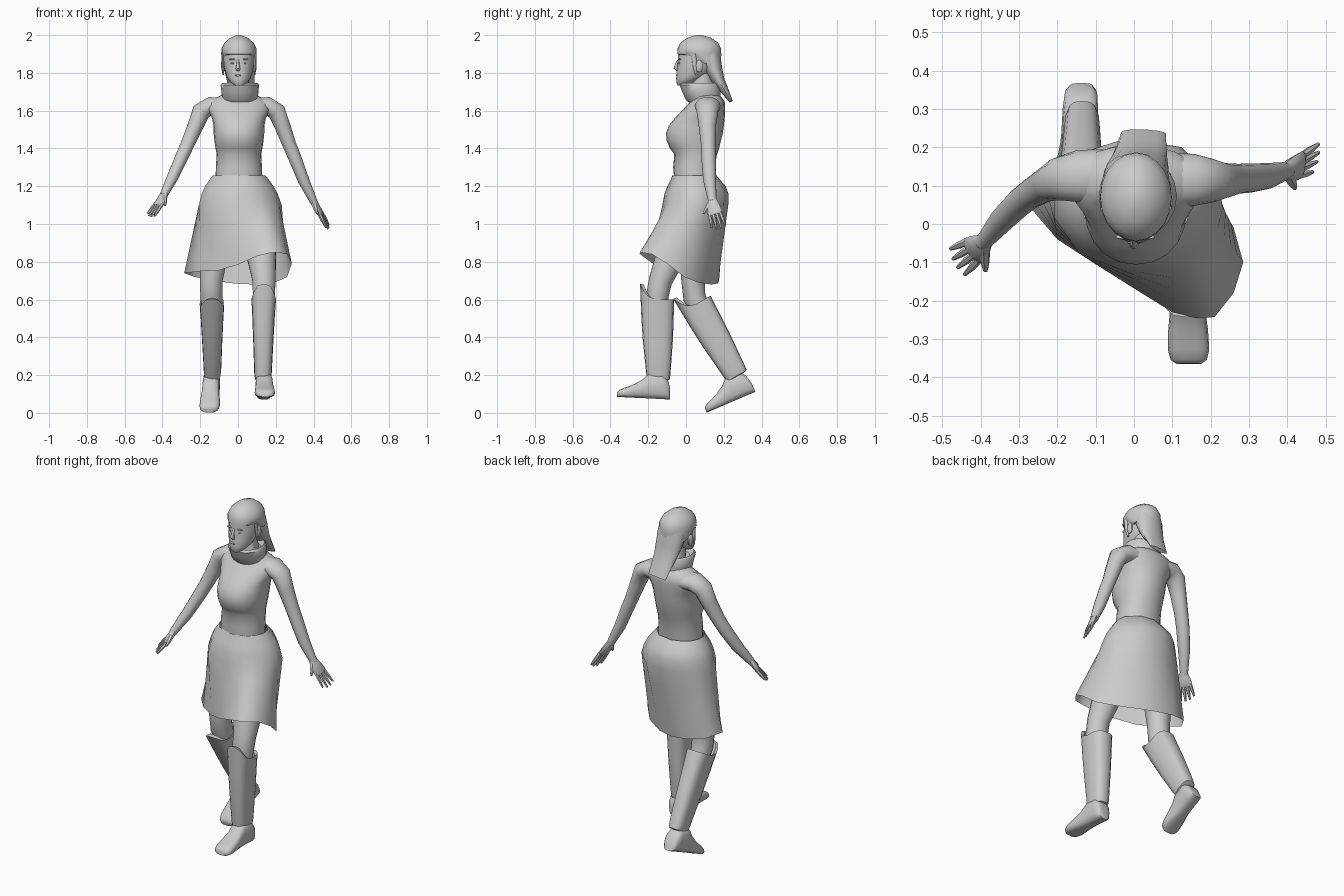
import bpy, bmesh, math
from mathutils import Vector, Matrix


def loft(name, rings, caps=True, angle=50):
    """Skin a list of equal-length vertex loops."""
    bm = bmesh.new()
    loops = [[bm.verts.new(p) for p in r] for r in rings]
    n = len(loops[0])
    for a, b in zip(loops, loops[1:]):
        for i in range(n):
            j = (i + 1) % n
            bm.faces.new((a[i], a[j], b[j], b[i]))
    if caps:
        bm.faces.new(loops[0][::-1])
        bm.faces.new(loops[-1])
    bmesh.ops.recalc_face_normals(bm, faces=bm.faces)
    me = bpy.data.meshes.new(name)
    bm.to_mesh(me)
    bm.free()
    ob = bpy.data.objects.new(name, me)
    bpy.context.collection.objects.link(ob)
    bpy.ops.object.select_all(action='DESELECT')
    ob.select_set(True)
    bpy.context.view_layer.objects.active = ob
    bpy.ops.object.shade_smooth_by_angle(angle=math.radians(angle))
    return ob


def unit(n, p=1.0):
    """Unit loop, p < 1 makes it boxier."""
    out = []
    for i in range(n):
        t = 2 * math.pi * i / n
        c, s = math.cos(t), math.sin(t)
        out.append((math.copysign(abs(c) ** p, c), math.copysign(abs(s) ** p, s)))
    return out


def stack(name, rows, n=20, p=1.0, caps=True, x0=0.005):
    """Horizontal slices: (z, half width, front y, back y)."""
    return loft(name, [[Vector((x0 + rx * c, (f + b) / 2 + (b - f) / 2 * s, z))
                        for c, s in unit(n, p)] for z, rx, f, b in rows], caps)


def limb(name, pts, n=12, side=(0, 1, 0)):
    """Sweep along points (x, y, z, radius along side[, radius across])."""
    P = [Vector(p[:3]) for p in pts]
    rings = []
    for i, p in enumerate(pts):
        t = (P[min(i + 1, len(P) - 1)] - P[max(i - 1, 0)]).normalized()
        a = Vector(side)
        a = (a - t * a.dot(t)).normalized()
        b = t.cross(a)
        rings.append([P[i] + a * c * p[3] + b * s * p[-1] for c, s in unit(n)])
    return loft(name, rings)


def ball(name, loc, size):
    rows = [(loc[2] - size[2] * math.cos(math.pi * k / 8), size[0] * math.sin(math.pi * k / 8) + 1e-4,
             loc[1] - size[1] * math.sin(math.pi * k / 8) - 1e-4,
             loc[1] + size[1] * math.sin(math.pi * k / 8) + 1e-4) for k in range(9)]
    return stack(name, rows, 10, x0=loc[0])


# torso and neck
stack("torso", [(1.22, .125, -.06, .145), (1.30, .122, -.068, .15), (1.37, .118, -.062, .165),
                (1.40, .124, -.085, .175), (1.44, .13, -.102, .185), (1.48, .134, -.106, .195),
                (1.52, .135, -.092, .20), (1.56, .142, -.06, .205), (1.61, .168, -.012, .207),
                (1.645, .165, .02, .205), (1.67, .12, .04, .19), (1.70, .055, .04, .15),
                (1.80, .05, .03, .13)], p=.92)

# collar scarf
stack("collar", [(1.69, .06, .04, .15), (1.645, .083, .012, .175), (1.66, .095, -.003, .185),
                 (1.70, .098, -.022, .185), (1.735, .102, -.035, .18), (1.747, .092, -.025, .17),
                 (1.72, .07, .0, .15)], 18, caps=False, x0=.01)

# head, cap of hair and facial features
stack("head", [(1.733, .022, -.043, .0), (1.745, .04, -.05, .03), (1.77, .06, -.052, .09),
               (1.80, .071, -.05, .13), (1.835, .08, -.046, .155), (1.87, .084, -.042, .17),
               (1.92, .084, -.04, .17)])
stack("hair_cap", [(1.85, .086, .06, .185), (1.9, .094, -.046, .187), (1.93, .093, -.044, .185),
                   (1.96, .077, -.03, .17), (1.985, .048, .005, .135), (2.0, .012, .05, .085)])
limb("nose", [(0, -.038, 1.87, .006, .006), (0, -.048, 1.85, .008, .007),
              (0, -.054, 1.825, .012, .012), (0, -.045, 1.813, .006, .01)], 8)
ball("lips", (0, -.046, 1.787), (.018, .008, .006))
for sx, tag in ((-1, "left"), (1, "right")):
    ball("eye_" + tag, (.003 + sx * .03, -.035, 1.851), (.012, .005, .004))
    ball("brow_" + tag, (.003 + sx * .032, -.034, 1.872), (.02, .006, .004))
    ball("ear_" + tag, (.005 + sx * .083, .07, 1.835), (.011, .02, .033))
    limb("side_lock_" + tag, [(.005 + sx * .086, .04, 1.9, .014, .007),
                              (.005 + sx * .087, .045, 1.84, .01, .007),
                              (.005 + sx * .083, .055, 1.79, .005, .004)], 8)

# hair hanging behind the head
limb("back_hair", [(.005, .11, 1.92, .08, .065), (.005, .13, 1.87, .084, .058),
                   (.01, .15, 1.81, .08, .045), (.015, .175, 1.755, .072, .032),
                   (.02, .203, 1.71, .065, .022), (.025, .238, 1.65, .058, .010)],
     14, side=(1, 0, 0))


# arms with hands
def hand(tag, wrist, knuckle, tip, spread):
    w, k, t = Vector(wrist), Vector(knuckle), Vector(tip)
    s = Vector(spread).normalized()
    limb("palm_" + tag, [(*w, .022, .02), (*(w.lerp(k, .45) + s * .004), .036, .017),
                         (*k, .040, .014), (*k.lerp(t, .12), .034, .009)], 10, spread)
    for i in range(4):
        o = (i - 1.5) * .019
        reach = (.82, .97, 1.0, .9)[i]
        a, b = k + s * o, k.lerp(t, reach) + s * o * 1.35
        limb(f"finger_{tag}_{i}", [(*a, .010), (*a.lerp(b, .5), .0095), (*b, .005)], 6, spread)
    a, b = w.lerp(k, .3) + s * .018, k + s * .062
    limb("thumb_" + tag, [(*a, .015), (*a.lerp(b, .6), .012), (*b, .006)], 6, spread)


limb("arm_right", [(.09, .115, 1.62, .07, .045), (.155, .115, 1.625, .068, .05),
                   (.205, .113, 1.595, .057, .05), (.235, .113, 1.52, .046, .043),
                   (.272, .118, 1.42, .039, .037), (.305, .12, 1.34, .038, .035),
                   (.348, .125, 1.23, .034, .031), (.4, .14, 1.12, .022, .021)], 14)
hand("right", (.395, .14, 1.13), (.435, .153, 1.06), (.48, .175, .975), (-.25, -1, -.1))
limb("arm_left", [(-.08, .125, 1.62, .07, .045), (-.145, .125, 1.625, .068, .05),
                  (-.195, .118, 1.595, .057, .05), (-.225, .105, 1.52, .046, .043),
                  (-.268, .08, 1.42, .039, .037), (-.3, .055, 1.35, .038, .035),
                  (-.345, .01, 1.25, .034, .031), (-.395, -.05, 1.15, .022, .021)], 14)
hand("left", (-.39, -.045, 1.16), (-.42, -.07, 1.105), (-.467, -.103, 1.04), (.5, -.8, -.1))

# skirt: waist and hip ellipses blended into a swinging hem
hem = [Vector(p) for p in (
    (-.285, .06, .74), (-.2, -.04, .75), (-.1, -.105, .755), (0, -.168, .785), (.1, -.23, .83),
    (.16, -.245, .845), (.21, -.243, .85), (.26, -.18, .84), (.285, -.1, .79), (.26, -.01, .72),
    (.195, .065, .69), (.08, .135, .68), (-.02, .168, .685), (-.13, .175, .70), (-.23, .145, .72))]
angles = [math.atan2(p.y, p.x) for p in hem]


def oval(z, cx, cy, rx, ry):
    return [Vector((cx + rx * math.cos(t), cy + ry * math.sin(t), z)) for t in angles]


hip = oval(1.10, .01, .05, .222, .175)
rows = [oval(1.258, .005, .045, .14, .117), oval(1.235, .005, .05, .158, .13),
        oval(1.20, .005, .056, .183, .155), oval(1.16, .007, .056, .203, .17), hip]
rows += [[a.lerp(b, f) for a, b in zip(hip, hem)] for f in (.25, .5, .75, 1)]
loft("skirt", rows, caps=False, angle=80)

# thighs
limb("thigh_right", [(.09, .03, 1.1, .1), (.125, -.085, .82, .078), (.138, -.135, .7, .062),
                     (.137, -.152, .62, .06), (.135, -.15, .5, .05)], 14)
limb("thigh_left", [(-.09, .06, 1.1, .1), (-.13, .045, .82, .075), (-.142, .037, .7, .062),
                    (-.14, .045, .61, .06), (-.137, .1, .5, .05)], 14)


# greaves and feet, one local shape placed per leg
def lower_leg(tag, top, bottom, heel, pitch, x_toe):
    T, B = Vector(top), Vector(bottom)
    up = (T - B).normalized()
    fwd = Vector((0, -1, 0))
    fwd = (fwd - up * fwd.dot(up)).normalized()
    side = fwd.cross(up)
    L = (T - B).length
    rings = []
    for h, rx, ry, lift in ((-.02, .03, .045, 0), (-.01, .041, .06, 0), (.06, .046, .064, 0),
                            (.5, .054, .080, 0), (.8, .060, .086, 0), (1, .065, .090, .085),
                            (.99, .056, .070, .085), (.9, .045, .06, 0)):
        rings.append([B + up * (h * L + lift * max(0, s) ** 2.5) + side * rx * c + fwd * ry * s
                      for c, s in unit(16, .7)])
    loft("greave_" + tag, rings, angle=40)
    H = Vector(heel)
    M = Matrix.Translation(H) @ Matrix.Rotation(pitch, 4, 'X')
    rings = []
    for d, w, z in ((-.004, .03, .05), (.008, .043, .10), (.04, .046, .135), (.11, .046, .135),
                    (.145, .047, .10), (.19, .052, .072), (.24, .054, .05), (.266, .047, .038),
                    (.276, .032, .026)):
        rings.append([M @ Vector((x_toe * d / .27 + w * c, -d, z / 2 + z / 2 * s))
                      for c, s in unit(14, .65)])
    loft("foot_" + tag, rings)


lower_leg("right", (.136, -.152, .60), (.132, -.146, .18), (.137, -.09, .07), math.radians(-3), .006)
lower_leg("left", (-.138, .052, .575), (-.135, .267, .20), (-.138, .364, .109), math.radians(23), -.014)
